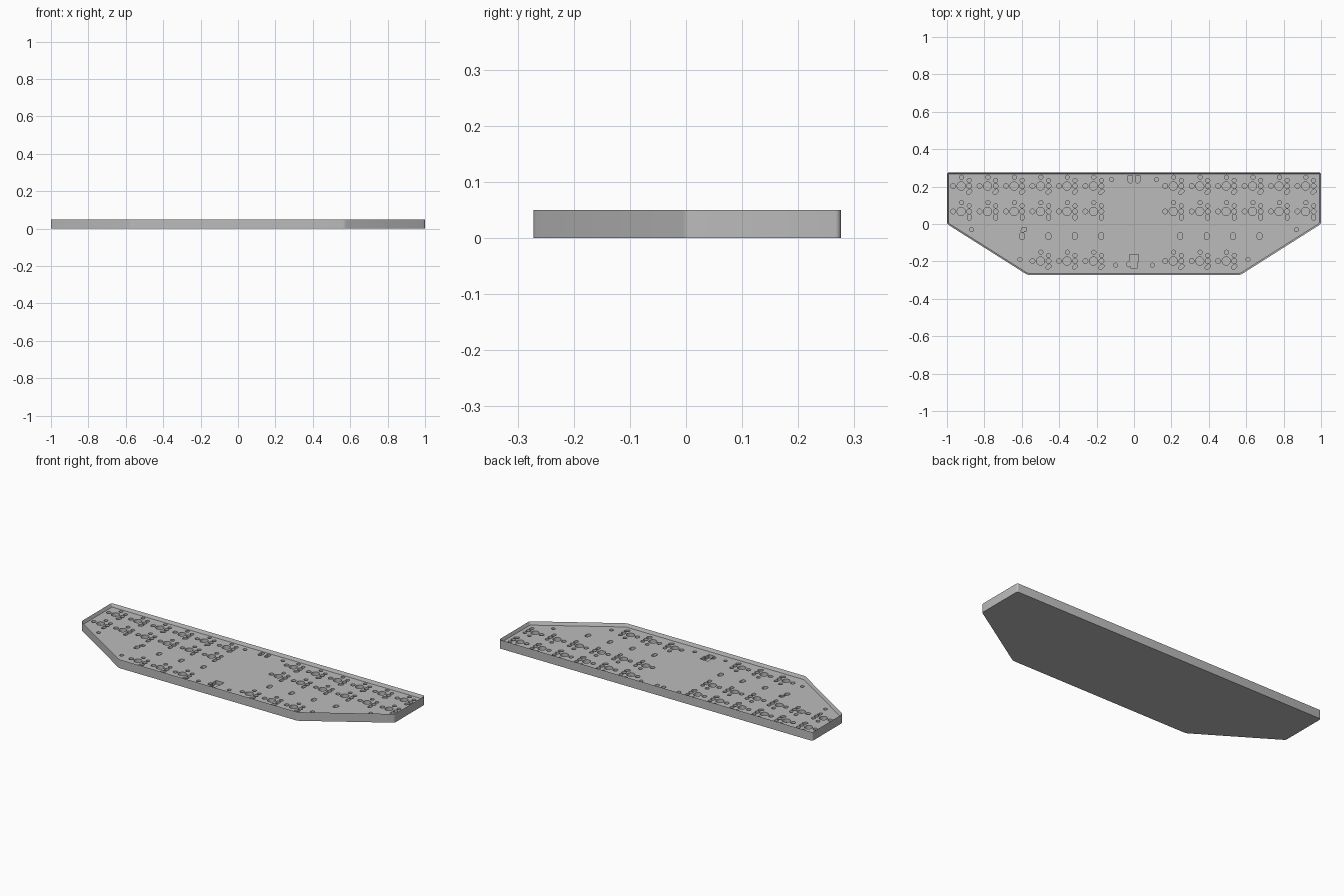
import bpy, bmesh, math
from mathutils import Matrix, Vector

cube = bpy.data.objects.get("Cube")
if cube:
    bpy.data.objects.remove(cube, do_unlink=True)

HEIGHT, FLOOR, POCKET = 0.05, 0.032, 0.012
RIM = 0.008

grey = bpy.data.materials.new("plain grey")
grey.use_nodes = True
colour = (0.5, 0.5, 0.5, 1)
grey.diffuse_color = colour
grey.node_tree.nodes["Principled BSDF"].inputs["Base Color"].default_value = colour


def to_object(name, bm):
    bmesh.ops.recalc_face_normals(bm, faces=bm.faces)
    mesh = bpy.data.meshes.new(name)
    bm.to_mesh(mesh)
    bm.free()
    mesh.materials.append(grey)
    obj = bpy.data.objects.new(name, mesh)
    bpy.context.collection.objects.link(obj)
    return obj


def extrude_up(bm, face, height):
    """Turn a flat face into a closed prism and return its top face."""
    made = bmesh.ops.extrude_face_region(bm, geom=[face], use_keep_orig=True)["geom"]
    bmesh.ops.translate(bm, vec=(0, 0, height),
                        verts=[g for g in made if isinstance(g, bmesh.types.BMVert)])
    return next(g for g in made if isinstance(g, bmesh.types.BMFace))


# Tray: rounded six-sided outline with a thin rim round a sunken floor
half = [(0.57, -0.272), (1, 0), (1, 0.276)]
outline = half + [(-x, y) for x, y in reversed(half)]
bm = bmesh.new()
bm.faces.new([bm.verts.new((x, y, 0)) for x, y in outline])
bmesh.ops.bevel(bm, geom=bm.verts[:], offset=0.01, segments=4, profile=0.5,
                affect='VERTICES')
bm.faces.ensure_lookup_table()
top = extrude_up(bm, bm.faces[0], HEIGHT)
bmesh.ops.recalc_face_normals(bm, faces=bm.faces)
bmesh.ops.inset_region(bm, faces=[top], thickness=RIM, use_even_offset=True)
bmesh.ops.translate(bm, verts=top.verts[:], vec=(0, 0, FLOOR - HEIGHT))
tray = to_object("tray", bm)

# Pocket cutters: every pocket is a prism reaching from below the floor to above it
cut = bmesh.new()


def prism(points):
    face = cut.faces.new([cut.verts.new((x, y, POCKET)) for x, y in points])
    extrude_up(cut, face, HEIGHT)


def slot(x, y, radius, length=0.0, angle=0.0, sides=16):
    """Round pocket, or a capsule when length is given (upright at angle 0)."""
    turn = Matrix.Rotation(angle, 2)
    points = []
    for i in range(sides):
        a = 2 * math.pi * (i + 0.5) / sides
        shift = math.copysign(length / 2, math.sin(a))
        p = turn @ Vector((radius * math.cos(a), radius * math.sin(a) + shift))
        points.append((x + p.x, y + p.y))
    prism(points)


def box(x, y, w, h):
    prism([(x + sx * w / 2, y + sy * h / 2)
           for sx, sy in ((-1, -1), (1, -1), (1, 1), (-1, 1))])


def key(x, y, lean):
    slot(x, y, 0.022, sides=24)
    for side in (-1, 1):
        slot(x + side * 0.043, y, 0.013)
    slot(x + 0.002, y + 0.047, 0.011)
    slot(x + 0.043, y + 0.03, 0.011)
    slot(x + 0.043, y - 0.031, 0.010, 0.012, lean)


# Key pockets: two long rows and one short row, in a left and a right group
PITCH = 0.1414
for y, count, lean in ((0.203, 6, -0.8), (0.067, 6, 0), (-0.198, 3, -0.8)):
    for i in range(count):
        key(-0.217 - i * PITCH, y, lean)
        key(0.21 + i * PITCH, y, lean)

# Upright slots between the lower rows
for i in range(4):
    slot(-0.175 - i * PITCH, -0.065, 0.013, 0.012)
    slot(0.247 + i * PITCH, -0.065, 0.013, 0.012)

# Screw pockets in mirrored pairs
for x, y in ((0.868, -0.03), (0.609, -0.19), (0.12, 0.237), (0.098, -0.22)):
    slot(x, y, 0.011)
    slot(-x, y, 0.011)

# Connector pockets on the centre line, and one small side pocket
for x in (-0.02, 0.02):
    box(x, 0.245, 0.022, 0.03)
    slot(x, 0.23, 0.011)
box(0, -0.183, 0.05, 0.04)
box(0, -0.216, 0.036, 0.036)
slot(-0.028, -0.215, 0.009, 0.01)
box(-0.587, -0.028, 0.022, 0.02)
slot(-0.595, -0.035, 0.009)

cutter = to_object("pocket_cutter", cut)
cutter.hide_render = True

# Cut the pockets into the floor, then drop the cutter
bpy.ops.object.select_all(action='DESELECT')
tray.select_set(True)
bpy.context.view_layer.objects.active = tray
mod = tray.modifiers.new("pockets", 'BOOLEAN')
mod.operation, mod.solver, mod.object = 'DIFFERENCE', 'EXACT', cutter
mod.use_self = True
bpy.ops.object.modifier_apply(modifier=mod.name)
bpy.data.objects.remove(cutter, do_unlink=True)
bpy.ops.object.shade_smooth_by_angle(angle=math.radians(30))
